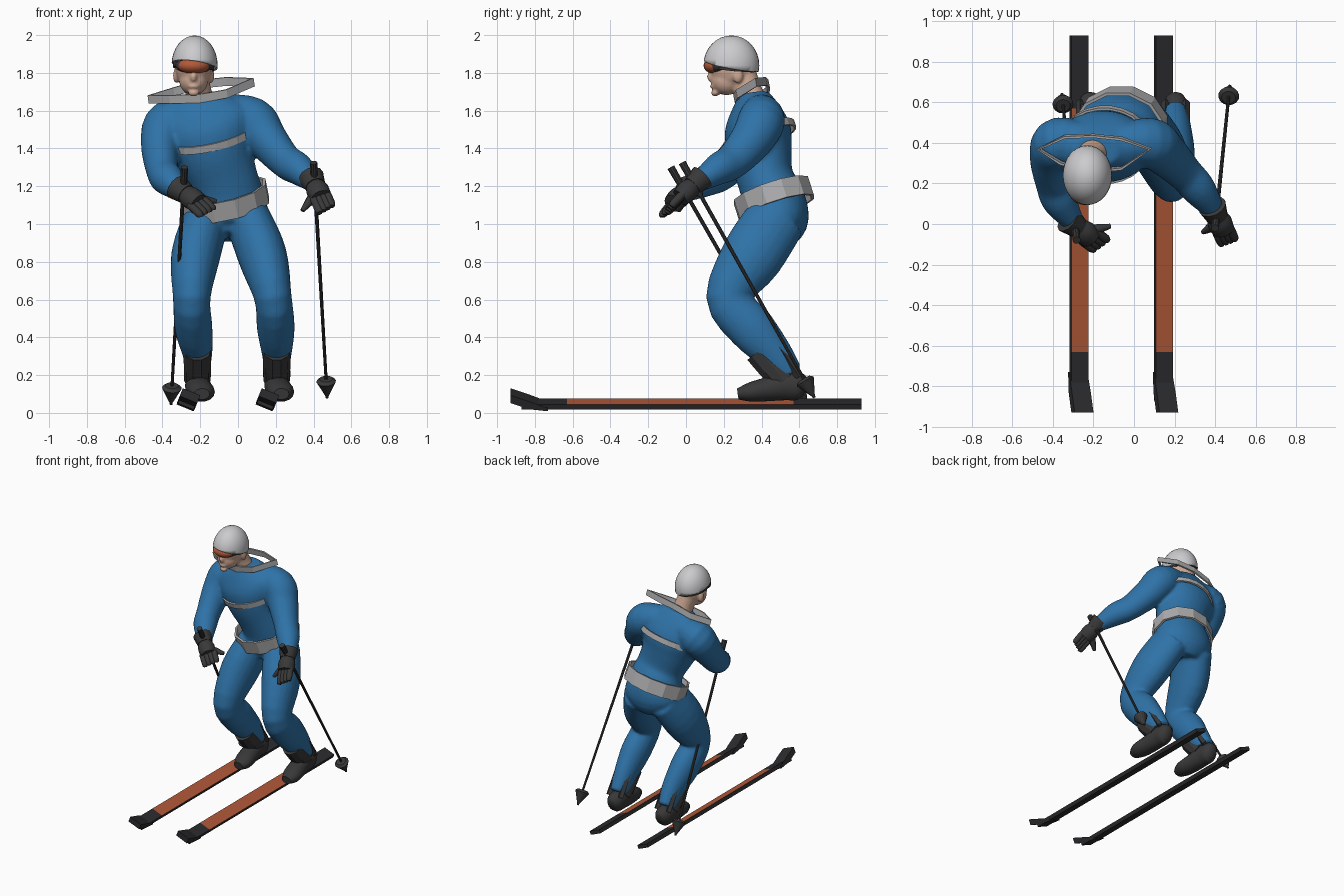
import bpy, bmesh, math
from mathutils import Vector, Matrix

old = bpy.data.objects.get("Cube")
if old:
    bpy.data.objects.remove(old)


def material(name, r, g, b):
    m = bpy.data.materials.new(name)
    m.use_nodes = True
    m.diffuse_color = (r, g, b, 1)
    m.node_tree.nodes["Principled BSDF"].inputs["Base Color"].default_value = (r, g, b, 1)
    return m


BLUE = material("suit blue", 0.028, 0.17, 0.39)
GREY = material("trim grey", 0.42, 0.42, 0.43)
WHITE = material("helmet white", 0.6, 0.6, 0.62)
DARK = material("charcoal", 0.04, 0.04, 0.04)
BLACK = material("ski black", 0.025, 0.025, 0.028)
ORANGE = material("burnt orange", 0.44, 0.1, 0.04)
SKIN = material("skin", 0.62, 0.4, 0.3)


def finish(name, bm, *mats, smooth=True, voxel=0):
    """Turn a bmesh into a named object, optionally fused into one skin."""
    bmesh.ops.recalc_face_normals(bm, faces=bm.faces)
    me = bpy.data.meshes.new(name)
    bm.to_mesh(me)
    bm.free()
    for m in mats:
        me.materials.append(m)
    if smooth:
        me.shade_smooth()
        me.set_sharp_from_angle(angle=math.radians(50))
    ob = bpy.data.objects.new(name, me)
    bpy.context.scene.collection.objects.link(ob)
    if voxel:
        fuse = ob.modifiers.new("fuse", "REMESH")
        fuse.mode, fuse.voxel_size, fuse.use_smooth_shade = "VOXEL", voxel, True
        soft = ob.modifiers.new("soften", "SMOOTH")
        soft.factor, soft.iterations = 0.5, 5
    return ob


def spline(a, b, c, d, t):
    return [0.5 * (2*q + (r-p)*t + (2*p-5*q+4*r-s)*t*t + (3*q-p-3*r+s)*t**3)
            for p, q, r, s in zip(a, b, c, d)]


def loft(bm, keys, sides=20, steps=4):
    """Elliptical tube through keys of (x, y, z, half width, half depth)."""
    k = [keys[0]] + list(keys) + [keys[-1]]
    path = [spline(*k[i:i + 4], s / steps) for i in range(len(keys) - 1) for s in range(steps)]
    path.append(keys[-1])
    rings = []
    for i, p in enumerate(path):
        t = (Vector(path[min(i+1, len(path)-1)][:3]) - Vector(path[max(i-1, 0)][:3])).normalized()
        side = Vector((1, 0, 0))
        side = (side - t * side.dot(t)).normalized()
        depth = t.cross(side)
        rings.append([bm.verts.new(Vector(p[:3]) + side * p[3] * math.cos(a) + depth * p[4] * math.sin(a))
                      for a in (math.tau * j / sides for j in range(sides))])
    for a, b in zip(rings, rings[1:]):
        for j in range(sides):
            n = (j + 1) % sides
            bm.faces.new((a[j], a[n], b[n], b[j]))
    bm.faces.new(rings[0])
    bm.faces.new(rings[-1])


def ball(bm, centre, size, seg=24):
    mat = Matrix.Translation(centre) @ Matrix.Diagonal((*size, 1))
    return bmesh.ops.create_uvsphere(bm, u_segments=seg, v_segments=seg // 2, radius=1, matrix=mat)


def rod(bm, a, b, r1, r2, seg=10):
    a, b = Vector(a), Vector(b)
    mat = Matrix.Translation((a + b) / 2) @ (b - a).to_track_quat("Z", "Y").to_matrix().to_4x4()
    bmesh.ops.create_cone(bm, cap_ends=True, segments=seg, radius1=r1, radius2=r2,
                          depth=(b - a).length, matrix=mat)


def band(name, points, up, height, mat, thick):
    """Closed strip of the given height standing on a loop of points."""
    bm = bmesh.new()
    off = up.normalized() * height / 2
    lo = [bm.verts.new(p - off) for p in points]
    hi = [bm.verts.new(p + off) for p in points]
    for i in range(len(points)):
        n = (i + 1) % len(points)
        bm.faces.new((lo[i], lo[n], hi[n], hi[i]))
    ob = finish(name, bm, mat, smooth=False)
    sol = ob.modifiers.new("thickness", "SOLIDIFY")
    sol.thickness, sol.offset = thick, 0


def oval(c, rx, ry, slope_x, slope_y, n):
    angles = [math.tau * (i + 0.5) / n for i in range(n)]
    return [Vector(c) + Vector((rx*math.cos(a), ry*math.sin(a),
            slope_x*rx*math.cos(a) + slope_y*ry*math.sin(a))) for a in angles]


# Suit: torso, arms and legs fused into one skin
bm = bmesh.new()
loft(bm, [(-.06, .47, .93, .13, .12), (-.06, .485, 1.02, .225, .165), (-.06, .46, 1.14, .2, .165),
          (-.08, .42, 1.24, .185, .15), (-.13, .39, 1.38, .21, .17), (-.16, .38, 1.5, .25, .175),
          (-.18, .37, 1.6, .24, .135), (-.19, .36, 1.69, .11, .08)], 28)
loft(bm, [(-.2, .39, 1.57, .09, .09), (-.36, .4, 1.53, .13, .13), (-.41, .33, 1.42, .105, .115),
          (-.4, .2, 1.28, .085, .095), (-.365, .11, 1.23, .085, .085), (-.29, 0, 1.165, .05, .05)])
loft(bm, [(-.1, .39, 1.6, .09, .09), (.07, .4, 1.55, .125, .125), (.15, .35, 1.45, .11, .115),
          (.25, .25, 1.335, .088, .095), (.32, .17, 1.29, .085, .085), (.4, .06, 1.215, .05, .05)])
LEGS = {"right": (-.165, -.225, -.245, -.235, -.215), "left": (.05, .13, .185, .2, .205)}
for hip, thigh, knee, calf, ankle in LEGS.values():
    loft(bm, [(hip, .48, 1.03, .12, .16), (thigh, .35, .83, .13, .165), (knee, .225, .61, .1, .12),
              (calf, .345, .45, .1, .125), (ankle, .46, .32, .08, .1), (ankle, .55, .2, .06, .075)])
finish("ski_suit", bm, BLUE, voxel=0.013)

# Trim bands
band("belt", oval((-.07, .465, 1.13), .225, .195, .2, .32, 12), Vector((-.2, -.32, 1)), .105, GREY, .016)
band("chest_stripe", oval((-.145, .39, 1.465), .225, .183, .21, .34, 24), Vector((-.2, -.33, 1)),
     .04, GREY, .012)
collar = [(-.47, .37, 1.66), (-.36, .3, 1.66), (-.2, .26, 1.665), (-.06, .275, 1.69),
          (.08, .37, 1.75), (-.06, .42, 1.755), (-.2, .435, 1.74), (-.34, .43, 1.7)]
band("collar", [Vector(p) for p in collar], Vector((-.15, -.2, 1)), .045, GREY, .012)

# Head with jaw, nose, lips, ears and neck
X = -.235
bm = bmesh.new()
ball(bm, (X, .25, 1.83), (.097, .125, .13))
ball(bm, (X, .215, 1.76), (.077, .083, .078))
ball(bm, (X, .135, 1.78), (.019, .024, .03))
ball(bm, (X, .145, 1.728), (.03, .018, .012))
ball(bm, (X, .155, 1.695), (.03, .022, .02))
for s in (-1, 1):
    ball(bm, (X + s * .093, .275, 1.785), (.016, .028, .04))
loft(bm, [(X, .29, 1.8, .075, .08), (-.21, .33, 1.7, .07, .075), (-.19, .37, 1.6, .09, .08)])
finish("head", bm, SKIN, voxel=0.008)

# Helmet shell, cut along a tilted brim
bm = bmesh.new()
ball(bm, (-.23, .24, 1.84), (.122, .148, .158), 32)
bmesh.ops.bisect_plane(bm, geom=bm.verts[:] + bm.edges[:] + bm.faces[:], plane_co=(-.23, .24, 1.838),
                       plane_no=(.14, .18, 1), clear_inner=True)
shell = finish("helmet", bm, WHITE).modifiers.new("thickness", "SOLIDIFY")
shell.thickness, shell.offset = .012, -1

# Goggles
bm = bmesh.new()
ball(bm, (X, .155, 1.838), (.084, .062, .044))
finish("goggle_lens", bm, ORANGE)
bm = bmesh.new()
ball(bm, (X, .175, 1.84), (.097, .068, .047))
finish("goggle_frame", bm, DARK)
band("goggle_strap", oval((X, .25, 1.84), .106, .13, -.1, -.1, 24), Vector((0, 0, 1)), .04, DARK, .008)


# Gloves: cuff, palm, curled fingers and thumb
def glove(name, wrist, knuckle, tip, thumb, spread):
    w, k, t, th, sp = map(Vector, (wrist, knuckle, tip, thumb, spread))
    out = (w - k).normalized()
    bm = bmesh.new()
    rod(bm, w + out * .06, w - out * .015, .07, .055, 12)
    loft(bm, [(*w, .045, .045), (*((w + k) / 2), .062, .058), (*k, .055, .05)], 14)
    for i in range(4):
        o = sp * (i - 1.5)
        loft(bm, [(*(k + o + out * .02), .022, .022), (*((k + t) / 2 + o - out * .02), .022, .022),
                  (*(t + o), .015, .015)], 8)
    base = (w + k) / 2
    loft(bm, [(*base, .03, .03), (*((base + th) / 2), .025, .025), (*th, .012, .012)], 8)
    finish(name, bm, DARK)


glove("right_glove", (-.285, -.01, 1.165), (-.21, -.07, 1.11), (-.165, -.1, 1.055),
      (-.115, -.01, 1.12), (.022, .016, .012))
glove("left_glove", (.405, .045, 1.21), (.44, -.03, 1.14), (.465, -.09, 1.075),
      (.34, -.04, 1.07), (.022, .008, .012))


# Poles with grip and pointed basket
def pole(name, top, tip):
    top, tip = Vector(top), Vector(tip)
    d = (tip - top).normalized()
    bm = bmesh.new()
    rod(bm, top, tip, .011, .008)
    rod(bm, top, top + d * .2, .02, .017)
    rod(bm, tip - d * .1, tip - d * .01, .052, .008, 14)
    rod(bm, tip - d * .115, tip - d * .1, .035, .052, 14)
    finish(name, bm, DARK, smooth=False)


pole("right_pole", (-.283, -.08, 1.3), (-.355, .64, .045))
pole("left_pole", (.4, -.02, 1.325), (.472, .68, .08))


# Skis: rolled planks with an orange deck and a raised tip
def plank(name, x, stations, *mats):
    bm = bmesh.new()
    roll = Matrix.Translation((x, 0, .047)) @ Matrix.Rotation(math.radians(22), 4, "Y")
    rings = [[bm.verts.new(roll @ Vector((sx * w, y, z + sz * t)))
              for sx, sz in ((-1, -1), (1, -1), (1, 1), (-1, 1))] for y, z, w, t in stations]
    for a, b in zip(rings, rings[1:]):
        for j in range(4):
            n = (j + 1) % 4
            face = bm.faces.new((a[j], a[n], b[n], b[j]))
            mid = face.calc_center_median().y
            face.material_index = int(j == 2 and len(mats) > 1 and -.4 < mid < .4)
    bm.faces.new(rings[0])
    bm.faces.new(rings[-1])
    finish(name, bm, *mats, smooth=False)


for side, x in (("right", -.272), ("left", .146)):
    plank(side + "_ski", x, [(y, 0, .045, .014) for y in (-.87, -.63, .57, .93)], BLACK, ORANGE)
    plank(side + "_ski_tip", x, [(-.93, .048, .05, .022), (-.83, .012, .05, .022), (-.73, -.014, .048, .008)],
          BLACK)

# Boots: rounded foot, front shin shell and rear ribs
for side, leg in LEGS.items():
    a, s = leg[-1], (-1 if side == "right" else 1)
    toe = a + .025
    bm = bmesh.new()
    loft(bm, [(a, .635, .13, .035, .045), (a, .6, .14, .06, .075), (a, .53, .145, .066, .08),
              (a + .01, .43, .125, .07, .065), (toe, .34, .11, .068, .052), (toe, .275, .1, .04, .03)], 14)
    finish(side + "_boot", bm, DARK)
    bm = bmesh.new()
    loft(bm, [(a, .52, .17, .07, .075), (a, .455, .245, .072, .08), (a, .385, .33, .073, .082)], 10, 1)
    for dx in (-.05, .05):
        rod(bm, (a + dx, .6, .19), (a + dx, .48, .37), .022, .02, 4)
    finish(side + "_boot_shaft", bm, DARK, smooth=False)
